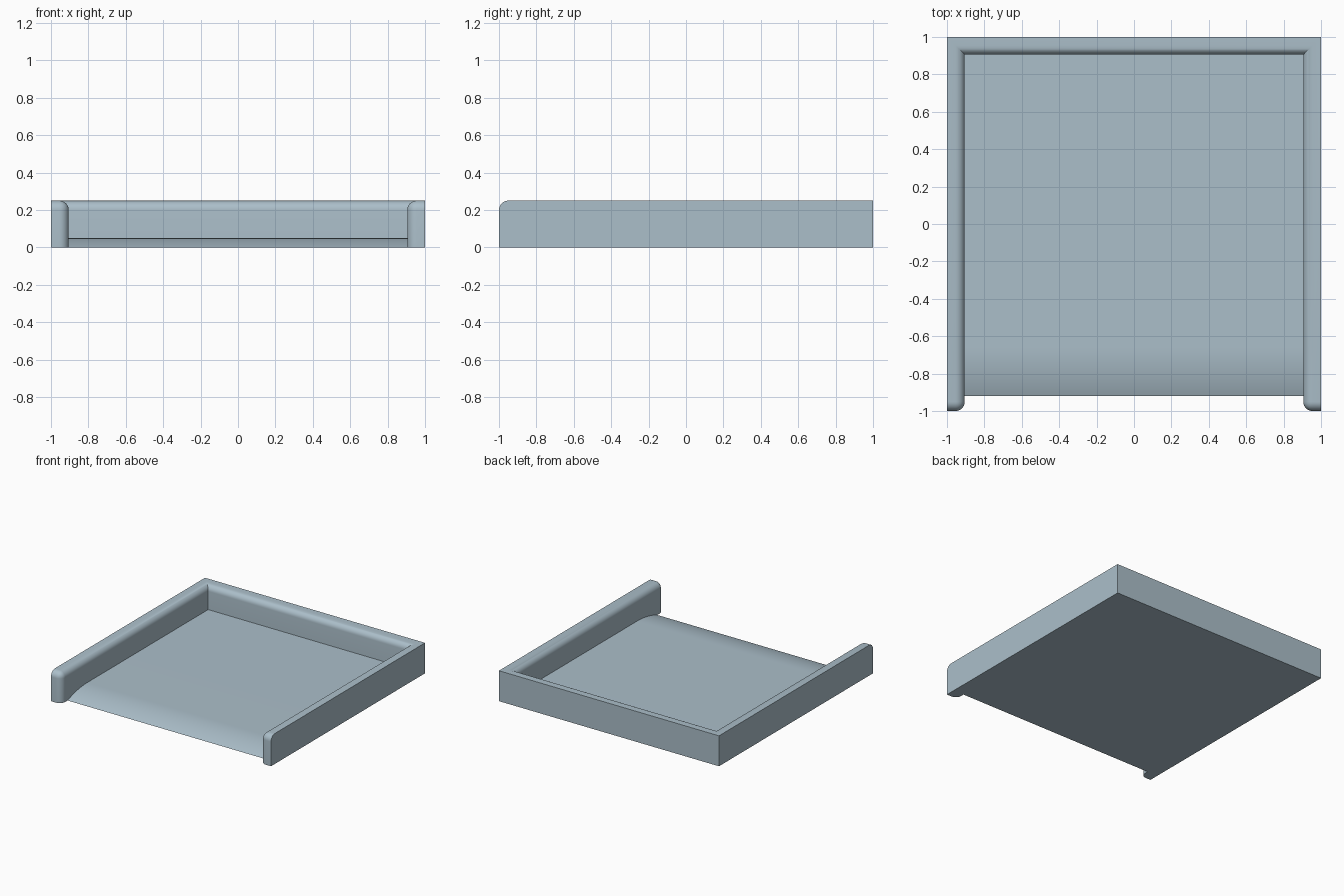
import bpy, bmesh, math

if "Cube" in bpy.data.objects:
    bpy.data.objects.remove(bpy.data.objects["Cube"])

WALL_H, INNER, ROUND = 0.25, 0.905, 0.05
FLOOR_Z, RAMP_Y, LIP_Y = 0.05, -0.66, -0.92

mat = bpy.data.materials.new("pale blue grey")
mat.diffuse_color = (0.41, 0.52, 0.59, 1)
mat.use_nodes = True
mat.node_tree.nodes["Principled BSDF"].inputs["Base Color"].default_value = mat.diffuse_color


def extruded(name, outline, offset):
    """Solid made by sweeping a closed outline along an offset."""
    bm = bmesh.new()
    face = bm.faces.new([bm.verts.new(p) for p in outline])
    res = bmesh.ops.extrude_face_region(bm, geom=[face])
    verts = [g for g in res["geom"] if isinstance(g, bmesh.types.BMVert)]
    bmesh.ops.translate(bm, verts=verts, vec=offset)
    bmesh.ops.recalc_face_normals(bm, faces=bm.faces)
    return bm


def finish(bm, name, angle):
    mesh = bpy.data.meshes.new(name)
    bm.to_mesh(mesh)
    bm.free()
    mesh.materials.append(mat)
    ob = bpy.data.objects.new(name, mesh)
    bpy.context.collection.objects.link(ob)
    bpy.ops.object.select_all(action='DESELECT')
    ob.select_set(True)
    bpy.context.view_layer.objects.active = ob
    bpy.ops.object.shade_smooth_by_angle(angle=math.radians(angle))


# U-shaped rim, open at the front
rim = [(-1, -1), (-INNER, -1), (-INNER, INNER), (INNER, INNER),
       (INNER, -1), (1, -1), (1, 1), (-1, 1)]
bm = extruded("rim_wall", [(x, y, 0) for x, y in rim], (0, 0, WALL_H))


def rounded(edge):
    a, b = (v.co for v in edge.verts)
    mid = (a + b) / 2
    top = mid.z > WALL_H - 0.01
    front = mid.y < -0.99
    inner = all(abs(v.co.x) < 0.95 for v in edge.verts)
    upright = abs(a.z - b.z) > 0.1
    return (top and (front or inner)) or (upright and front and inner)


# Round the inner top edges and the front ends of the side walls
bmesh.ops.bevel(bm, geom=[e for e in bm.edges if rounded(e)], offset=ROUND,
                offset_type='OFFSET', segments=8, profile=0.5,
                affect='EDGES', clamp_overlap=True)
finish(bm, "rim_wall", 30)

# Floor plate whose front curves down to a thin lip
run = RAMP_Y - LIP_Y
radius = (run ** 2 + FLOOR_Z ** 2) / (2 * FLOOR_Z)
sweep = math.asin(run / radius)
profile = [(LIP_Y, 0), (INNER, 0), (INNER, FLOOR_Z)]
for i in range(12):
    a = sweep * i / 12
    profile.append((RAMP_Y - radius * math.sin(a),
                    FLOOR_Z - radius * (1 - math.cos(a))))
bm = extruded("floor", [(-INNER, y, z) for y, z in profile], (2 * INNER, 0, 0))
finish(bm, "floor", 20)
